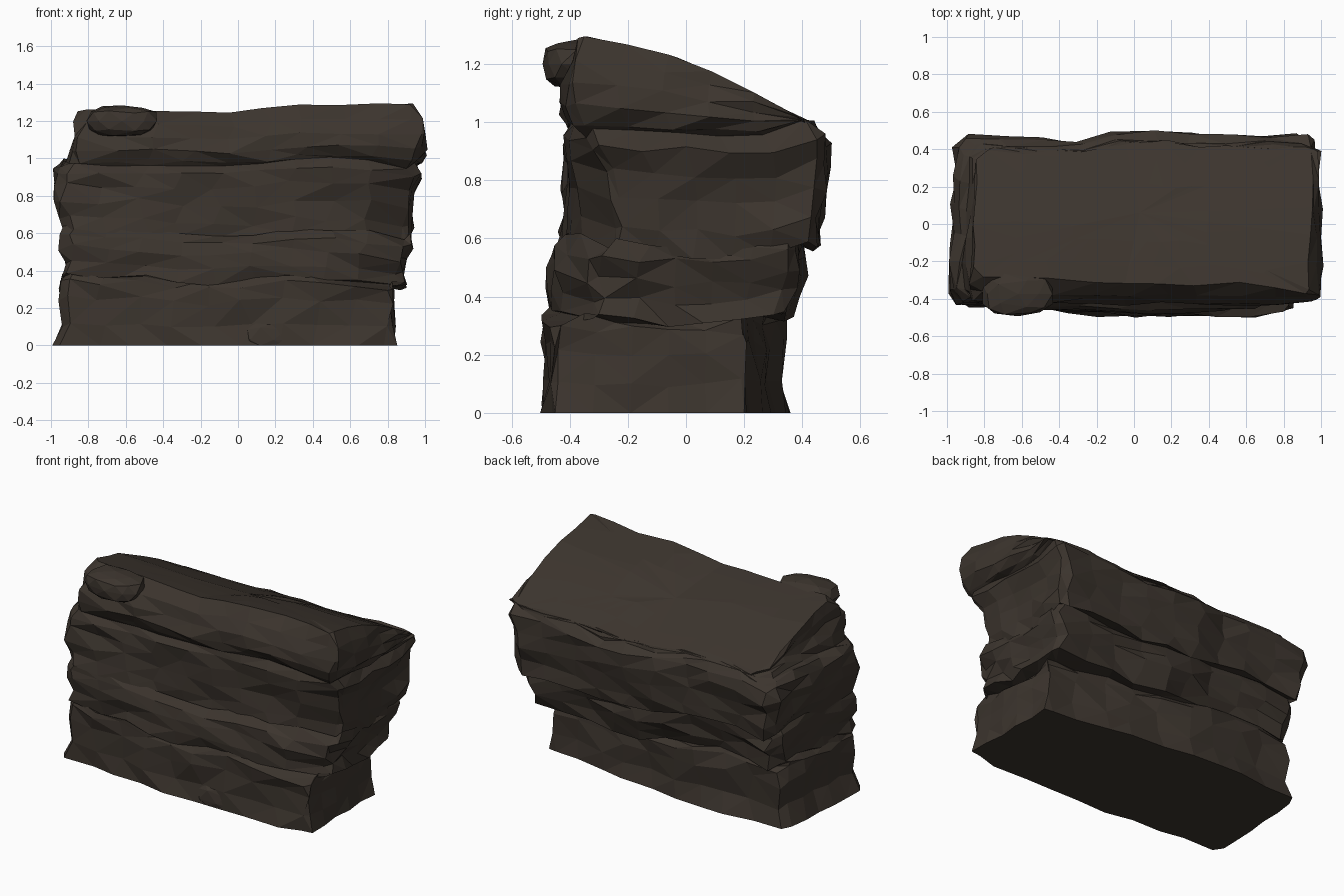
import bpy, bmesh, math, random
from mathutils import Vector

if "Cube" in bpy.data.objects:
    bpy.data.objects.remove(bpy.data.objects["Cube"])

stone = bpy.data.materials.new("dark brown stone")
stone.diffuse_color = (0.045, 0.035, 0.027, 1)
stone.use_nodes = True
stone.node_tree.nodes["Principled BSDF"].inputs["Base Color"].default_value = stone.diffuse_color

NF, NS = 10, 6                      # columns on long and short sides
COLS = 2 * (NF + NS)
rng = random.Random(4)
col_dz = [rng.uniform(-0.03, 0.03) for _ in range(COLS)]


def lerp_table(v, table):
    for (a, p), (b, q) in zip(table, table[1:]):
        if v <= b:
            return p + (q - p) * max(0, (v - a) / (b - a))
    return table[-1][1]


def finish(bm, name):
    bmesh.ops.recalc_face_normals(bm, faces=bm.faces)
    me = bpy.data.meshes.new(name)
    bm.to_mesh(me)
    bm.free()
    me.materials.append(stone)
    ob = bpy.data.objects.new(name, me)
    bpy.context.collection.objects.link(ob)
    return ob


def top_height(x, y):
    # sloping roof of the rock: high at the front, falling to the back
    h = lerp_table(y, [(-0.45, 1.27), (-0.34, 1.298), (-0.22, 1.272), (0, 1.218),
                       (0.2, 1.12), (0.36, 1.035), (0.42, 0.995)])
    dip = lerp_table(x, [(-0.95, 0.02), (-0.4, 0.035), (0, 0.05), (0.2, 0.01), (1, 0)])
    return max(h - dip * max(0, min(1, (h - 1) / 0.2)), 0.99)


def outline(r):
    # chamfered outline; the front edge bends through left, middle, right depths
    z, xl, xr, fl, fm, fr, yb, cut = r
    pts, c, cb = [], 0.05, 0.09
    taper = cut > 0.1               # long diagonal back edge instead of a chamfer
    for i in range(NF):
        u = i / (NF - 1)
        f = lerp_table(u, [(0, fl), (0.5, fm), (0.86, fm), (1, fr)])
        pts.append((xl + c + (xr - xl - 1.6 * c) * u, f, 0, -1))
    for i in range(NS):
        u = i / (NS - 1)
        pts.append((xr, fr + 0.03 + (yb - cut - fr - 0.03) * u, 1, 0))
    x0 = xr - (0.03 if taper else cut)
    for i in range(NF):
        u = i / (NF - 1)
        x = x0 + (xl + cb - x0) * u
        if taper:
            y = yb - cut * max(0, 1 - u / 0.62) - 0.03 * max(0, (u - 0.7) / 0.3)
        else:
            y = yb - lerp_table(x, [(-0.95, 0.03), (-0.3, 0.05), (0.0, 0), (0.2, 0),
                                    (0.38, 0.03), (0.9, 0.015)])
        pts.append((x, y, 0, 1))
    for i in range(NS):
        u = i / (NS - 1)
        yt = yb - cb
        pts.append((xl + 0.03 * (1 - u), yt + (fl + 1.2 * c - yt) * u, -1, 0))
    return pts


def ring_points(r, seed, cap=False):
    rnd = random.Random(seed)
    out = []
    for j, (x, y, nx, ny) in enumerate(outline(r)):
        d = rnd.uniform(-0.022, 0.014)
        s = rnd.uniform(-0.03, 0.03) * abs(ny)
        x, y = x + nx * d + s, y + ny * d
        z = r[0]
        dz = col_dz[j] + rnd.uniform(-0.016, 0.016)
        if cap:
            t = z
            z = 0.985 + t * (top_height(x, y) - 0.985) + dz * (1 - t) * 0.7
            if y > 0.25:
                z = min(z, top_height(x, y) + 0.01)
        elif z > 0:
            # bedding planes rise towards the left
            tilt = 0.06 if x < 0 else 0.025
            dz -= tilt * x * max(0, math.sin(min(1, z) * math.pi))
            z += dz * min(1, z / 0.2)
        out.append(Vector((x, y, z)))
    return out


def loft(name, rings, bottom=False, top=False):
    bm = bmesh.new()
    loops = [[bm.verts.new(p) for p in ring] for ring in rings]
    for a, b in zip(loops, loops[1:]):
        for j in range(COLS):
            k = (j + 1) % COLS
            bm.faces.new((a[j], a[k], b[k], b[j]))
    if bottom:
        bm.faces.new(loops[0])
    if top:
        # roof: shrinking rings that follow the slope, closed with a fan
        last, mid = loops[-1], Vector((0.03, 0.06, 0))
        for s in (0.75, 0.4):
            new = []
            for v in rings[-1]:
                x, y = mid.x + (v.x - mid.x) * s, mid.y + (v.y - mid.y) * s
                new.append(bm.verts.new((x, y, top_height(x, y))))
            for j in range(COLS):
                k = (j + 1) % COLS
                bm.faces.new((last[j], last[k], new[k], new[j]))
            last = new
        c = bm.verts.new((mid.x, mid.y, top_height(mid.x, mid.y)))
        for j in range(COLS):
            bm.faces.new((last[j], last[(j + 1) % COLS], c))
    bmesh.ops.triangulate(bm, faces=[f for f in bm.faces if len(f.verts) == 4])
    return finish(bm, name)


# strata rows: z, left, right, front left/middle/right, back, back-right cut
base = [(0.00, -1.00, 0.84, -0.43, -0.49, -0.48, 0.36, 0.16),
        (0.11, -0.95, 0.83, -0.43, -0.49, -0.47, 0.34, 0.15),
        (0.24, -0.97, 0.83, -0.43, -0.49, -0.47, 0.355, 0.16),
        (0.32, -0.96, 0.83, -0.43, -0.49, -0.46, 0.34, 0.15),
        (0.355, -0.94, 0.81, -0.42, -0.46, -0.38, 0.33, 0.14)]
lower = [base[-1],
         (0.345, -0.94, 0.89, -0.42, -0.465, -0.33, 0.36, 0.06),
         (0.42, -0.94, 0.88, -0.43, -0.47, -0.31, 0.39, 0.06),
         (0.49, -0.95, 0.89, -0.45, -0.47, -0.33, 0.41, 0.06),
         (0.56, -0.96, 0.93, -0.45, -0.45, -0.32, 0.41, 0.06),
         (0.61, -0.93, 0.91, -0.43, -0.41, -0.27, 0.41, 0.06)]
middle = [lower[-1],
          (0.58, -0.94, 0.92, -0.43, -0.40, -0.27, 0.47, 0.05),
          (0.66, -0.96, 0.93, -0.43, -0.395, -0.25, 0.48, 0.05),
          (0.76, -0.98, 0.93, -0.42, -0.39, -0.26, 0.49, 0.05),
          (0.85, -0.99, 0.94, -0.41, -0.41, -0.28, 0.50, 0.05),
          (0.93, -0.985, 0.97, -0.41, -0.41, -0.33, 0.50, 0.05),
          (0.975, -0.95, 0.95, -0.40, -0.39, -0.35, 0.46, 0.05)]
# cap rows use a fraction of the roof height instead of z
cap = [(0.03, -0.92, 0.97, -0.41, -0.41, -0.38, 0.45, 0.05),
       (0.25, -0.90, 1.00, -0.42, -0.43, -0.41, 0.44, 0.05),
       (0.50, -0.88, 0.99, -0.41, -0.42, -0.42, 0.435, 0.05),
       (0.75, -0.87, 0.98, -0.38, -0.39, -0.41, 0.435, 0.05),
       (1.00, -0.86, 0.95, -0.29, -0.33, -0.38, 0.43, 0.05)]

strata = [("base_stratum", base, 10), ("lower_stratum", lower, 14), ("middle_stratum", middle, 19)]
for name, rows, seed in strata:
    pts = [ring_points(r, seed + i) for i, r in enumerate(rows)]
    loft(name, pts, bottom=(name == "base_stratum"))
pts = [ring_points(middle[-1], 25)]
pts += [ring_points(r, 40 + i, cap=True) for i, r in enumerate(cap)]
loft("sloping_cap", pts, top=True)


def boulder(name, centre, half, seed):
    rnd = random.Random(seed)
    bm = bmesh.new()
    bmesh.ops.create_icosphere(bm, subdivisions=2, radius=1)
    for v in bm.verts:
        p = Vector([math.copysign(abs(c) ** 0.75, c) for c in v.co]) * rnd.uniform(0.87, 1.0)
        v.co = Vector([centre[i] + p[i] * half[i] for i in range(3)])
        v.co.z = max(v.co.z, 0)
    bmesh.ops.dissolve_degenerate(bm, edges=bm.edges, dist=0.0001)
    return finish(bm, name)


# loose stones: one perched on the front left ledge, one at the foot
boulder("perched_boulder", (-0.62, -0.375, 1.2), (0.2, 0.13, 0.09), 3)
boulder("foot_stone", (0.19, -0.44, 0.03), (0.19, 0.06, 0.11), 5)
